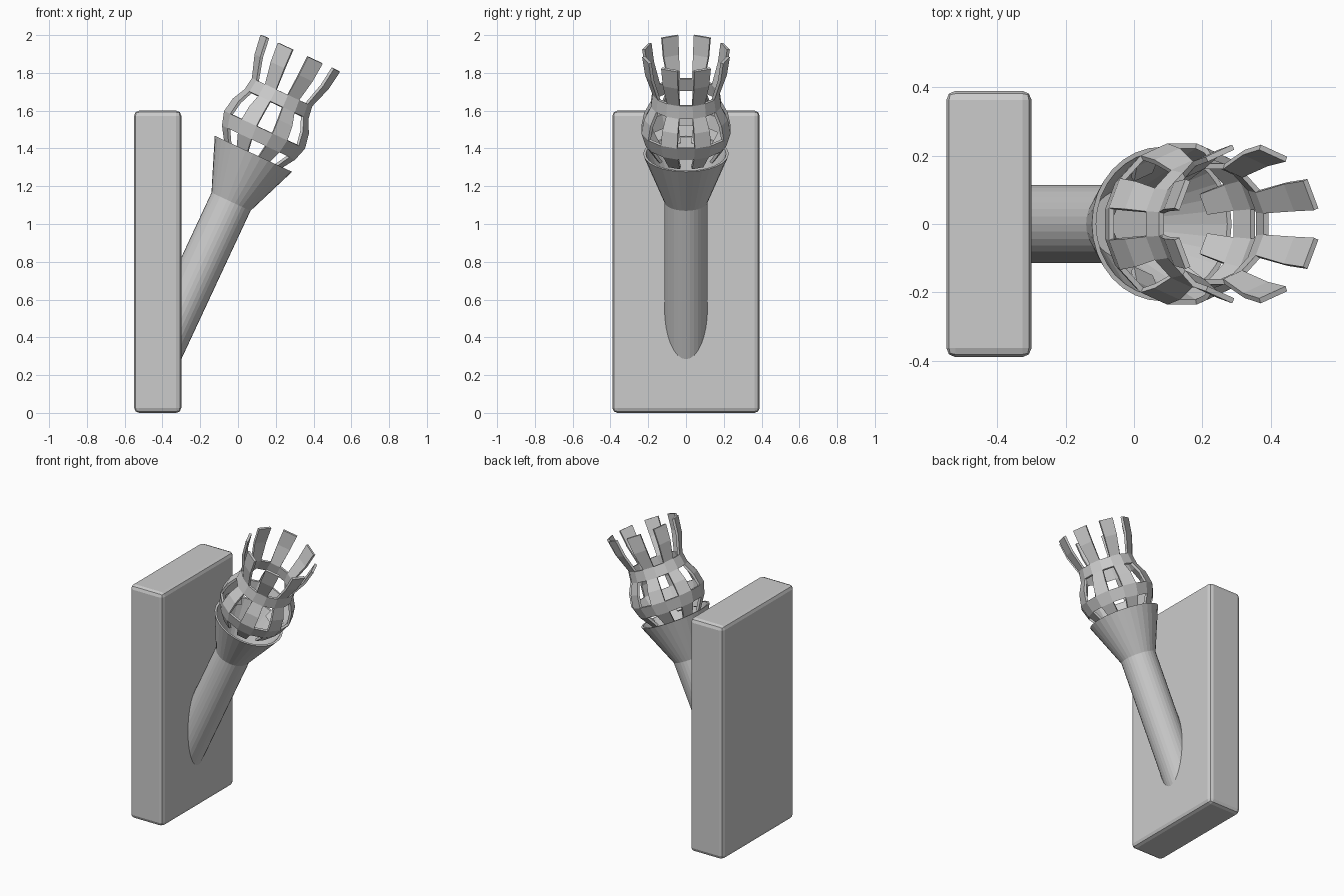
import bpy, bmesh, math
from mathutils import Matrix

if "Cube" in bpy.data.objects:
    bpy.data.objects.remove(bpy.data.objects["Cube"])

TILT = math.radians(25)
# Local z runs along the leaning torch axis; origin is the foot of the cup
AXIS = Matrix.Translation((-0.037, 0, 1.118)) @ Matrix.Rotation(TILT, 4, 'Y')


def finish(bm, name, matrix=Matrix()):
    mesh = bpy.data.meshes.new(name)
    bm.to_mesh(mesh)
    bm.free()
    obj = bpy.data.objects.new(name, mesh)
    obj.matrix_world = matrix
    bpy.context.collection.objects.link(obj)
    return obj


def revolve(profile, sides, name, phase=0.0, keep=lambda row, col: True, closed=False):
    """Spin (radius, height) points round local z; keep() chooses the faces."""
    bm = bmesh.new()
    rings = []
    for r, h in profile:
        angles = [phase + 2 * math.pi * i / sides for i in range(sides)]
        rings.append([bm.verts.new((r * math.cos(a), r * math.sin(a), h)) for a in angles])
    n = len(rings)
    for row in range(n if closed else n - 1):
        low, high = rings[row], rings[(row + 1) % n]
        for col in range(sides):
            if keep(row, col):
                nxt = (col + 1) % sides
                bm.faces.new((low[col], low[nxt], high[nxt], high[col]))
    loose = [v for v in bm.verts if not v.link_faces]
    bmesh.ops.delete(bm, geom=loose, context='VERTS')
    if closed:
        bmesh.ops.recalc_face_normals(bm, faces=bm.faces)
    return finish(bm, name, AXIS)


# Wall plate with softened edges
bm = bmesh.new()
bmesh.ops.create_cube(bm, size=1, matrix=Matrix.Translation((-0.425, 0, 0.8))
                      @ Matrix.Diagonal((0.25, 0.78, 1.6, 1)))
plate = finish(bm, "wall_plate")
bevel = plate.modifiers.new("bevel", 'BEVEL')
bevel.width = 0.027
bevel.segments = 2

# Handle, sunk into the plate at its lower end
bm = bmesh.new()
bmesh.ops.create_cone(bm, cap_ends=True, segments=32, radius1=0.114, radius2=0.114,
                      depth=0.91, matrix=Matrix.Translation((0, 0, -0.445)))
finish(bm, "handle", AXIS)

# Hollow flared cup
revolve([(0.114, 0.0), (0.226, 0.28), (0.212, 0.28), (0.100, 0.01)], 32, "cup", closed=True)

# Basket: two full hoops joined by eight slats that end in open prongs
basket_profile = [(0.165, 0.265), (0.218, 0.345), (0.241, 0.42), (0.226, 0.50),
                  (0.190, 0.57), (0.180, 0.64), (0.221, 0.76), (0.237, 0.867)]
hoops = (1, 4)
basket = revolve(basket_profile, 16, "basket", phase=math.pi / 16,
                 keep=lambda row, col: row in hoops or col % 2 == 0)
shell = basket.modifiers.new("thickness", 'SOLIDIFY')
shell.thickness = 0.016
shell.offset = -1
